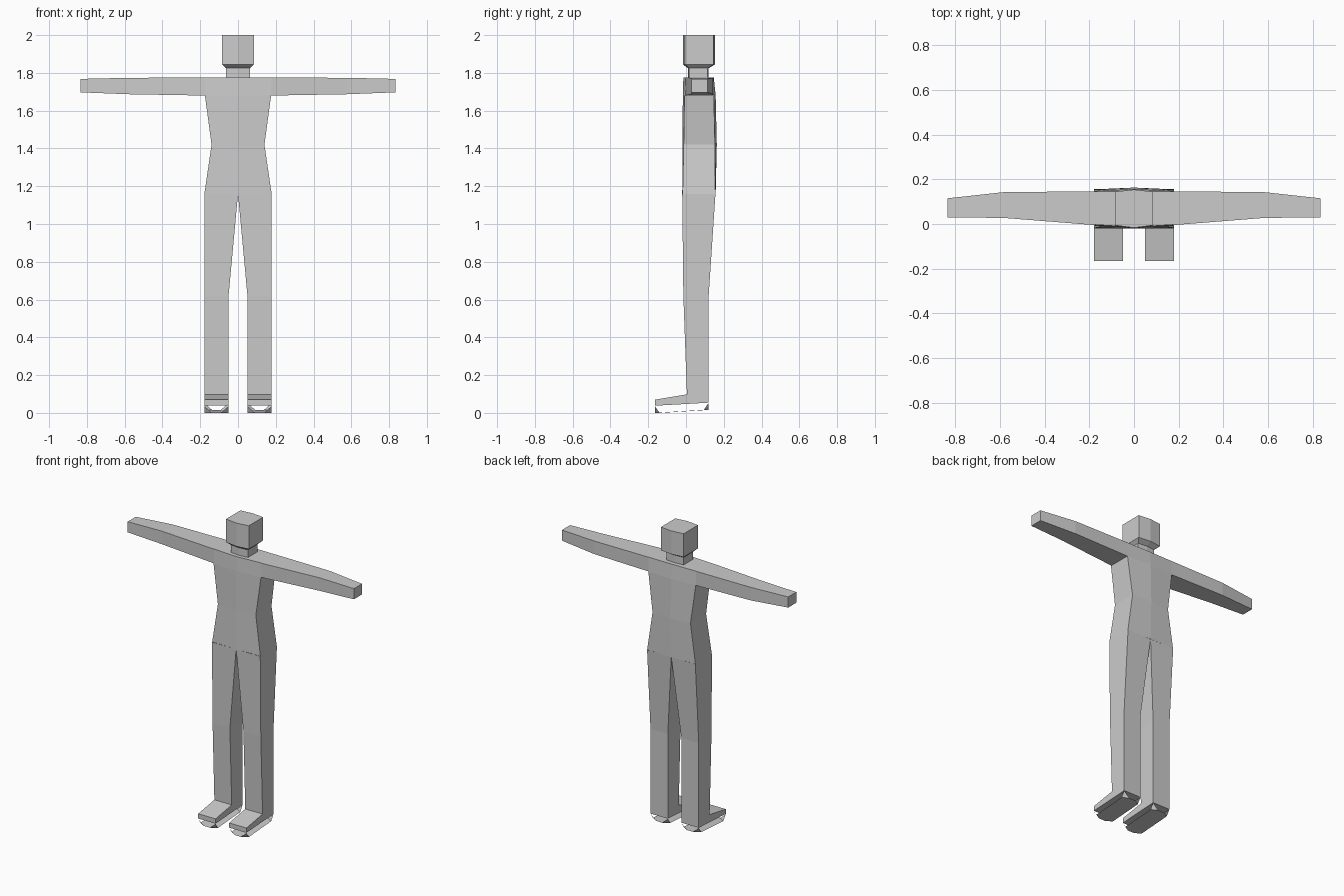
import bpy, bmesh

if "Cube" in bpy.data.objects:
    bpy.data.objects.remove(bpy.data.objects["Cube"])


def finish(name, bm):
    """Turn the right-hand half into an object mirrored across x = 0."""
    bmesh.ops.recalc_face_normals(bm, faces=bm.faces[:])
    mesh = bpy.data.meshes.new(name)
    bm.to_mesh(mesh)
    bm.free()
    obj = bpy.data.objects.new(name, mesh)
    bpy.context.collection.objects.link(obj)
    mod = obj.modifiers.new("Mirror", 'MIRROR')
    mod.use_axis[0] = True
    mod.use_clip = True
    return obj


def loft(name, rings, closed=False, cap_end=False, skip=()):
    """Skin a list of equal-length point rings; skip = (segment, side) pairs."""
    bm = bmesh.new()
    vs = [[bm.verts.new(p) for p in r] for r in rings]
    n = len(rings[0])
    for i in range(len(vs) - 1):
        for j in range(n if closed else n - 1):
            if (i, j) in skip:
                continue
            k = (j + 1) % n
            bm.faces.new((vs[i][j], vs[i][k], vs[i + 1][k], vs[i + 1][j]))
    if cap_end:
        bm.faces.new(vs[-1])
    return finish(name, bm)


def half_ring(z, x, f_mid, f_out, b_out, b_mid):
    """Half cross-section with a centre ridge in front and behind."""
    return [(0, f_mid, z), (x, f_out, z), (x, b_out, z), (0, b_mid, z)]


def x_ring(x, y0, y1, z0, z1):
    return [(x, y0, z0), (x, y1, z0), (x, y1, z1), (x, y0, z1)]


def z_ring(z, x0, x1, y0, y1):
    return [(x0, y0, z), (x1, y0, z), (x1, y1, z), (x0, y1, z)]


# torso, open where the arms join
loft("torso", [
    half_ring(1.16, 0.178, -0.02, -0.018, 0.155, 0.157),
    half_ring(1.42, 0.14, -0.018, -0.012, 0.153, 0.163),
    half_ring(1.68, 0.175, -0.017, -0.008, 0.147, 0.157),
    half_ring(1.775, 0.175, -0.014, -0.003, 0.145, 0.147),
], cap_end=True, skip={(2, 1)})

# arms
loft("arms", [
    x_ring(0.175, -0.005, 0.146, 1.68, 1.775),
    x_ring(0.58, 0.027, 0.143, 1.687, 1.774),
    x_ring(0.835, 0.03, 0.115, 1.697, 1.768),
], closed=True, cap_end=True)

# neck and head
loft("head", [
    half_ring(1.775, 0.063, 0.01, 0.016, 0.115, 0.12),
    half_ring(1.825, 0.063, 0.01, 0.016, 0.115, 0.12),
    half_ring(1.845, 0.084, -0.017, -0.006, 0.145, 0.154),
    half_ring(2.0, 0.084, -0.017, -0.006, 0.145, 0.154),
], cap_end=True)

# upper legs
IN, OUT = 0.05, 0.178
loft("upper_legs", [
    z_ring(1.16, 0, OUT, -0.02, 0.156),
    z_ring(0.62, IN, OUT, -0.014, 0.12),
], closed=True)

# lower legs and feet: one side profile swept across the leg width
profile = [(-0.014, 0.62), (0.005, 0.098), (-0.165, 0.07), (-0.165, 0.038),
           (0.12, 0.054), (0.12, 0.62)]
bm = bmesh.new()
sides = [[bm.verts.new((x, y, z)) for y, z in profile] for x in (IN, OUT)]
for s in sides:
    bm.faces.new(s)
for i in range(len(profile) - 1):
    bm.faces.new((sides[0][i], sides[0][i + 1], sides[1][i + 1], sides[1][i]))
finish("lower_legs", bm)

# soles: clipped-corner plate with a triangle rising at each corner
bm = bmesh.new()
plate = []
for x, dx, y, dy, z, top, swap in (
        (IN, 0.04, -0.165, 0.025, 0.0, 0.036, False),
        (OUT, -0.04, -0.165, 0.025, 0.0, 0.036, True),
        (OUT, -0.04, 0.12, -0.025, 0.016, 0.053, False),
        (IN, 0.04, 0.12, -0.025, 0.016, 0.053, True)):
    along_y = bm.verts.new((x, y + dy, z))
    along_x = bm.verts.new((x + dx, y, z))
    bm.faces.new((bm.verts.new((x, y, top)), along_x, along_y))
    plate += [along_x, along_y] if swap else [along_y, along_x]
bm.faces.new(plate)
finish("soles", bm)
